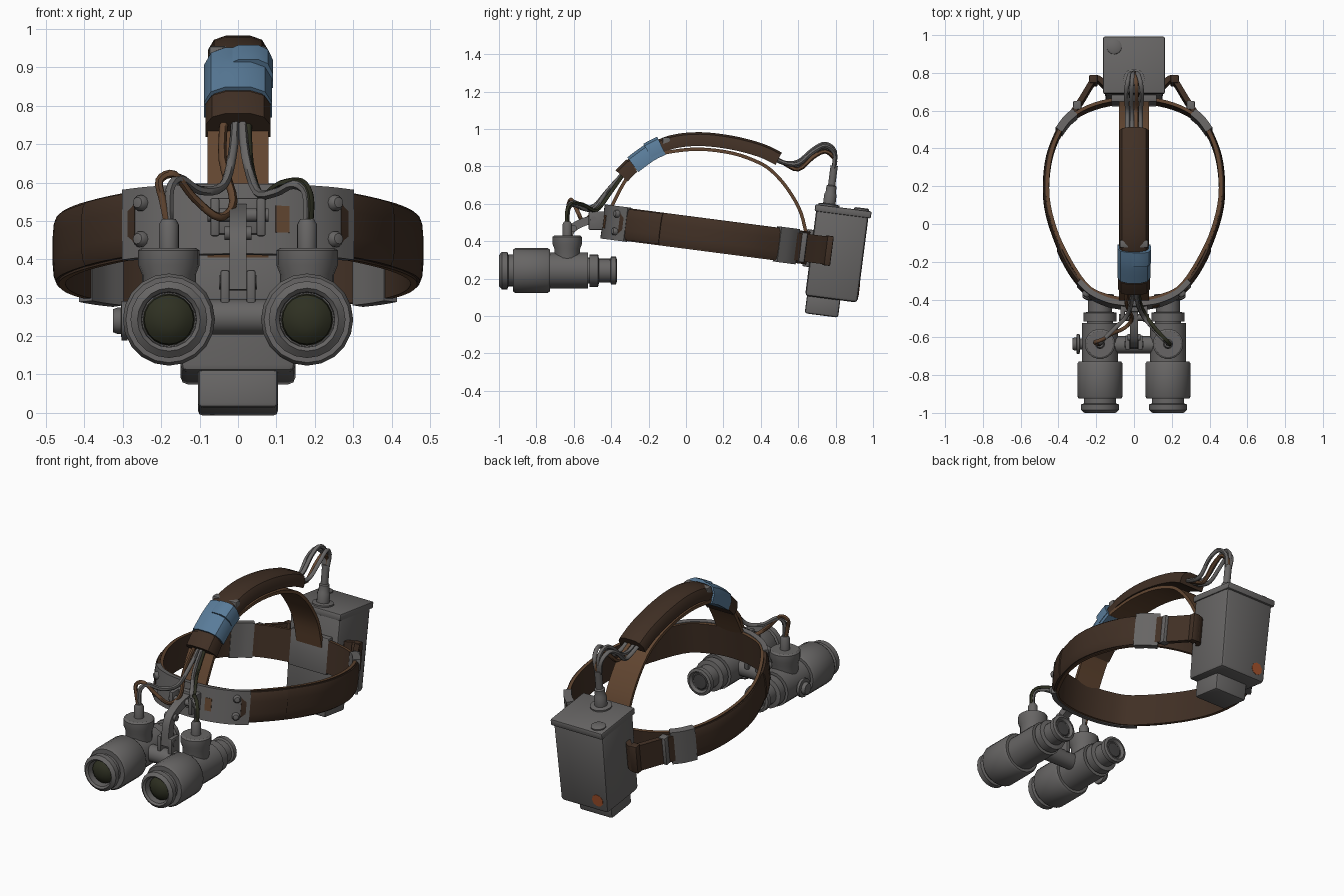
import bpy, bmesh, math
from mathutils import Matrix, Vector

if "Cube" in bpy.data.objects:
    bpy.data.objects.remove(bpy.data.objects["Cube"])


def mat(name, r, g, b):
    m = bpy.data.materials.new(name)
    m.diffuse_color = (r, g, b, 1)
    m.use_nodes = True
    m.node_tree.nodes["Principled BSDF"].inputs["Base Color"].default_value = m.diffuse_color
    return m


GREY = mat("worn grey metal", .135, .130, .128)
DARK = mat("dark grey metal", .06, .058, .058)
BROWN = mat("dark brown leather", .052, .029, .018)
TAN = mat("light brown leather", .12, .06, .03)
BLUE = mat("blue tape", .10, .20, .32)
LENS = mat("dark olive glass", .028, .030, .016)
RUST = mat("orange rust", .38, .085, .025)

I = Matrix()
# tilted frame shared by head band and battery box
TILT = Matrix.Translation((0, 0, .448)) @ Matrix.Rotation(math.radians(-7.4), 4, 'X')
SIDE = Matrix(((0, 0, 1, 0), (1, 0, 0, 0), (0, 1, 0, 0), (0, 0, 0, 1)))  # (y, z, x) profiles
ALONG_Y = Matrix.Rotation(math.radians(-90), 4, 'X')
ALONG_X = Matrix.Rotation(math.radians(90), 4, 'Y')


def finish(name, bm, M, *mats, angle=35):
    bmesh.ops.recalc_face_normals(bm, faces=bm.faces)
    me = bpy.data.meshes.new(name)
    bm.transform(M)
    bm.to_mesh(me)
    bm.free()
    ob = bpy.data.objects.new(name, me)
    bpy.context.collection.objects.link(ob)
    for m in mats:
        me.materials.append(m)
    bpy.context.view_layer.objects.active = ob
    ob.select_set(True)
    bpy.ops.object.shade_smooth_by_angle(angle=math.radians(angle))
    ob.select_set(False)
    return ob


def spline(pts, n=4, closed=False):
    """Catmull-Rom through the points"""
    p = [Vector(q) for q in pts]
    c = len(p)
    get = (lambda i: p[i % c]) if closed else (lambda i: p[max(0, min(c - 1, i))])
    out = []
    for i in range(c if closed else c - 1):
        a, b, d, e = get(i - 1), get(i), get(i + 1), get(i + 2)
        for k in range(n):
            t = k / n
            out.append(.5 * (2 * b + (d - a) * t + (2 * a - 5 * b + 4 * d - e) * t * t
                             + (3 * b - a - 3 * d + e) * t ** 3))
    return out if closed else out + [p[-1]]


def sweep(name, path, section, M, m, closed=False, edge=None):
    """Carry a (outward, across) section along a flat path"""
    bm = bmesh.new()
    rings, n, k = [], len(path), len(section)
    for i, p in enumerate(path):
        a = path[(i - 1) % n] if closed else path[max(i - 1, 0)]
        b = path[(i + 1) % n] if closed else path[min(i + 1, n - 1)]
        t = (b - a).normalized()
        rings.append([bm.verts.new((p.x + t.y * o, p.y - t.x * o, w)) for o, w in section])
    for i in range(n if closed else n - 1):
        r, s = rings[i], rings[(i + 1) % n]
        for j in range(k):
            bm.faces.new((r[j], r[(j + 1) % k], s[(j + 1) % k], s[j]))
    if not closed:
        bm.faces.new(rings[0])
        bm.faces.new(rings[-1])
    if edge:
        bm.normal_update()
        for f in bm.faces:
            f.material_index = int(abs(f.normal.z) > .7)
    return finish(name, bm, M, m, *([edge] if edge else []))


def rect(o0, o1, w):
    return [(o0, -w), (o1, -w), (o1, w), (o0, w)]


def dome(o0, o1, w):
    d = o1 - o0
    return [(o0, -w), (o0 + .5 * d, -w), (o0 + .85 * d, -.8 * w), (o1, -.4 * w),
            (o1, .4 * w), (o0 + .85 * d, .8 * w), (o0 + .5 * d, w), (o0, w)]


def lathe(name, prof, M, m, seg=20):
    """Turn (radius, height) pairs round the local z axis"""
    bm = bmesh.new()
    vs = [bm.verts.new((r, 0, h)) for r, h in prof]
    es = [bm.edges.new(e) for e in zip(vs, vs[1:])]
    bmesh.ops.spin(bm, geom=vs + es, cent=(0, 0, 0), axis=(0, 0, 1), angle=2 * math.pi, steps=seg)
    bmesh.ops.remove_doubles(bm, verts=bm.verts, dist=1e-5)
    return finish(name, bm, M, m)


def box(name, lo, hi, M, m, bev=.006, taper=1):
    bm = bmesh.new()
    bmesh.ops.create_cube(bm, size=1)
    for v in bm.verts:
        k = taper if v.co.z < 0 else 1
        v.co = Vector([(a + b) / 2 + (b - a) * c * (k if i == 0 else 1)
                       for i, (a, b, c) in enumerate(zip(lo, hi, v.co))])
    if bev:
        bmesh.ops.bevel(bm, geom=bm.edges[:], offset=bev, segments=2, affect='EDGES', profile=.5)
    return finish(name, bm, M, m)


def wire(name, pts, r, m):
    cu = bpy.data.curves.new(name, 'CURVE')
    cu.dimensions, cu.bevel_depth, cu.bevel_resolution, cu.use_fill_caps = '3D', r, 1, True
    path = spline(pts, 4)
    s = cu.splines.new('POLY')
    s.points.add(len(path) - 1)
    for p, q in zip(s.points, path):
        p.co = (*q, 1)
    tmp = bpy.data.objects.new(name + "_curve", cu)
    bpy.context.collection.objects.link(tmp)
    bm = bmesh.new()
    bm.from_mesh(bpy.data.meshes.new_from_object(tmp))
    bpy.data.objects.remove(tmp)
    finish(name, bm, I, m, angle=60)


def mirror_path(half):
    return [(-x, y) for x, y in reversed(half) if x > 0] + half


# head band: egg-shaped loop, padded at the sides
front = [(0, -.42), (.14, -.40), (.26, -.335), (.385, -.13), (.447, .05), (.463, .2)]
back = [(.445, .36), (.395, .49), (.31, .585), (.17, .645), (0, .665)]
half = front + back
loop = half + [(-x, y) for x, y in reversed(half[1:-1])]
sweep("head_band", spline(loop, 4, True), rect(-.014, .004, .088), TILT, BROWN, True, TAN)
for s in (1, -1):
    tag = "right" if s > 0 else "left"

    def flip(pts):
        return [Vector((x * s, y)) for x, y in (pts if s > 0 else pts[::-1])]
    side = spline([(.25, -.345), (.32, -.255)] + front[3:] + back[:2] + [(.375, .52)])
    sweep("side_pad_" + tag, flip(side), dome(.002, .02, .082), TILT, BROWN)
    sweep("side_pad_cover_" + tag, flip(side[:9]), dome(.003, .026, .083), TILT, BROWN)
    # buckle and rear strap
    sweep("buckle_" + tag, flip(spline([(.395, .49), (.355, .545), (.31, .585)])),
          rect(-.018, .024, .095), TILT, GREY)
    sweep("rear_strap_" + tag, flip(spline([(.35, .55), (.275, .665), (.22, .755), (.19, .77), (.15, .735)])),
          rect(-.014, .014, .075), TILT, BROWN)
    for k, (x, y) in enumerate([(.30, .625), (.215, .765)]):
        box(f"strap_clip_{tag}_{k}", (s * x - .022, y - .022, -.08), (s * x + .022, y + .022, .08), TILT,
            GREY if k == 0 else BROWN)
    # front plate bolts
    for h in (.05, -.045):
        B = TILT @ Matrix.Translation((s * .252, -.377, h)) @ Matrix.Rotation(s * math.radians(35), 4, 'Z') \
            @ Matrix.Rotation(math.radians(90), 4, 'X')
        lathe("plate_bolt_" + tag, [(.021, -.01), (.021, .008), (.014, .018), (0, .021)], B, GREY, 10)

plate_half = [(0, -.42), (.07, -.415), (.14, -.40), (.22, -.362), (.28, -.305)]
plate = spline(mirror_path(plate_half))
sweep("front_plate", plate, rect(.002, .03, .092), TILT, GREY)
sweep("plate_rust", [Vector((.09, -.409)), Vector((.125, -.40))], rect(.025, .037, .035), TILT, TAN)

# overhead strap, pad and tape
strap = [(.65, .40), (.615, .55), (.55, .67), (.47, .765), (.39, .82), (.25, .87), (.07, .892),
         (-.1, .875), (-.2, .84), (-.29, .77), (-.35, .68), (-.41, .56)]
sweep("overhead_strap", spline(strap), rect(-.009, .009, .08), SIDE, TAN)
pad = spline([(.495, .84), (.4, .885), (.25, .925), (.075, .945), (-.08, .928), (-.2, .872),
              (-.29, .805), (-.345, .75)])
sweep("overhead_pad", pad, dome(-.036, .038, .078), SIDE, BROWN)
sweep("pad_front_cuff", pad[-5:], dome(-.045, .043, .085), SIDE, BROWN)
tape = spline([(-.13, .908), (-.2, .872), (-.285, .81)])
sweep("tape_wrap", tape, dome(-.05, .048, .088), SIDE, BLUE)
sweep("tape_flap", tape[:5], [(o, w + .027) for o, w in dome(-.03, .056, .064)], SIDE, BLUE)
box("pad_grey_clip", (-.075, -.125, .88), (.075, -.085, .955), I, GREY)

# battery box
box("battery_box", (-.157, .675, -.255), (.157, .957, .22), TILT, GREY, .018, .95)
box("battery_lid", (-.163, .667, .2), (.163, .97, .238), TILT, GREY, .008)
box("battery_foot", (-.104, .685, -.348), (.104, .865, -.24), TILT, GREY, .012)
box("battery_mount", (-.12, .64, -.10), (.12, .69, .10), TILT, GREY)
lathe("lid_cap", [(.04, .23), (.04, .245), (.032, .25), (0, .25)],
      TILT @ Matrix.Translation((-.105, .915, 0)), GREY, 16)
lathe("power_plug", [(.058, .23), (.058, .246), (.034, .25), (.034, .30), (.028, .31), (.028, .345),
                     (.02, .35), (.02, .455), (0, .455)], TILT @ Matrix.Translation((0, .74, 0)), GREY, 14)
lathe("box_rust_spot", [(0, -.004), (.035, -.004), (.035, .002), (0, .002)],
      TILT @ Matrix.Translation((-.09, .957, -.19)) @ ALONG_Y, RUST, 9)

# goggle tubes, eyepieces, lenses and plug towers
tube = [(0, -.94), (.07, -.94), (.072, -.99), (.082, -1), (.1, -.985), (.1, -.955), (.086, -.95), (.086, -.925),
        (.112, -.925), (.12, -.912), (.12, -.74), (.112, -.728), (.096, -.728), (.096, -.525), (.07, -.525),
        (.07, -.515), (.087, -.515), (.087, -.47), (.064, -.465), (.064, -.405), (.075, -.4), (.075, -.375),
        (.06, -.37), (.05, -.385), (0, -.385)]
tower = [(0, .25), (.07, .25), (.07, .36), (.08, .385), (.08, .423), (.07, .43), (.026, .43), (.026, .49),
         (.018, .505), (0, .505)]
for s in (1, -1):
    tag = "right" if s > 0 else "left"
    at = Matrix.Translation((s * .18, 0, .243))
    lathe("goggle_tube_" + tag, tube, at @ ALONG_Y, GREY, 20)
    lathe("lens_" + tag, [(.068, -.935), (.064, -.962), (.045, -.98), (.022, -.988), (0, -.99)],
          at @ ALONG_Y, LENS, 20)
    lathe("eyepiece_glass_" + tag, [(0, -.386), (.046, -.386), (.04, -.381), (0, -.379)], at @ ALONG_Y, DARK, 16)
    lathe("plug_tower_" + tag, tower, Matrix.Translation((s * .18, -.635, 0)), GREY, 18)
lathe("focus_knob", [(0, -.325), (.03, -.325), (.034, -.315), (.034, -.305), (.052, -.303), (.052, -.288),
                     (.03, -.285), (.03, -.26), (0, -.26)], Matrix.Translation((0, -.635, .24)) @ ALONG_X, GREY, 12)

# bridge and hinge arm
lathe("bridge", [(0, -.13), (.046, -.13), (.046, .13), (0, .13)],
      Matrix.Translation((0, -.64, .25)) @ ALONG_X, GREY, 16)
for s in (1, -1):
    box("hinge_cheek", (s * .034 - .012, -.665, .27), (s * .034 + .012, -.59, .372), I, GREY)
    box("hinge_ear", (s * .06 - .012, -.52, .46), (s * .06 + .012, -.43, .56), I, GREY)
box("hinge_back", (-.07, -.465, .465), (.07, -.425, .56), I, GREY)
arm = [(-.64, .32), (-.63, .42), (-.605, .47), (-.54, .505), (-.45, .525)]
sweep("hinge_arm", spline(arm), rect(-.022, .022, .022), SIDE, GREY)
for nm, y, z, w in (("lower_pin", -.637, .34, .05), ("upper_pin", -.6, .468, .035), ("rear_pin", -.495, .515, .08)):
    lathe(nm, [(0, -w), (.018, -w), (.018, w), (0, w)], Matrix.Translation((0, y, z)) @ ALONG_X, GREY, 12)

# wires: rear loops from the plug into the pad
for k, (x, up, m) in enumerate([(-.035, 0, GREY), (-.012, .02, GREY), (.012, -.02, TAN), (.035, .008, GREY)]):
    wire(f"rear_wire_{k}", [(x * .3, .79, .79), (x * .6, .795, .86 + up), (x, .745, .9 + up), (x * 1.2, .68, .87 + up),
                            (x, .6, .805 + up), (x, .52, .82), (x, .44, .86)], .012, m)
# front wires from the pad down to the plug towers
wire("front_wire_brown", [(-.035, -.32, .78), (-.04, -.42, .66), (-.012, -.50, .55), (-.05, -.55, .51),
                          (-.115, -.58, .56), (-.165, -.61, .62), (-.205, -.625, .605), (-.195, -.635, .55),
                          (-.18, -.635, .48)], .011, TAN)
wire("front_wire_left", [(-.005, -.32, .78), (-.015, -.42, .67), (-.04, -.49, .59), (-.1, -.55, .58),
                         (-.15, -.60, .61), (-.178, -.63, .58), (-.178, -.635, .48)], .012, GREY)
wire("front_wire_right", [(.01, -.32, .78), (.02, -.42, .67), (.05, -.49, .575), (.10, -.55, .575),
                          (.145, -.60, .595), (.178, -.63, .57), (.18, -.635, .48)], .012, GREY)
wire("front_wire_olive", [(.025, -.32, .78), (.03, -.41, .65), (.06, -.48, .565), (.11, -.55, .595),
                          (.165, -.61, .60), (.188, -.635, .56), (.185, -.635, .48)], .011, LENS)
